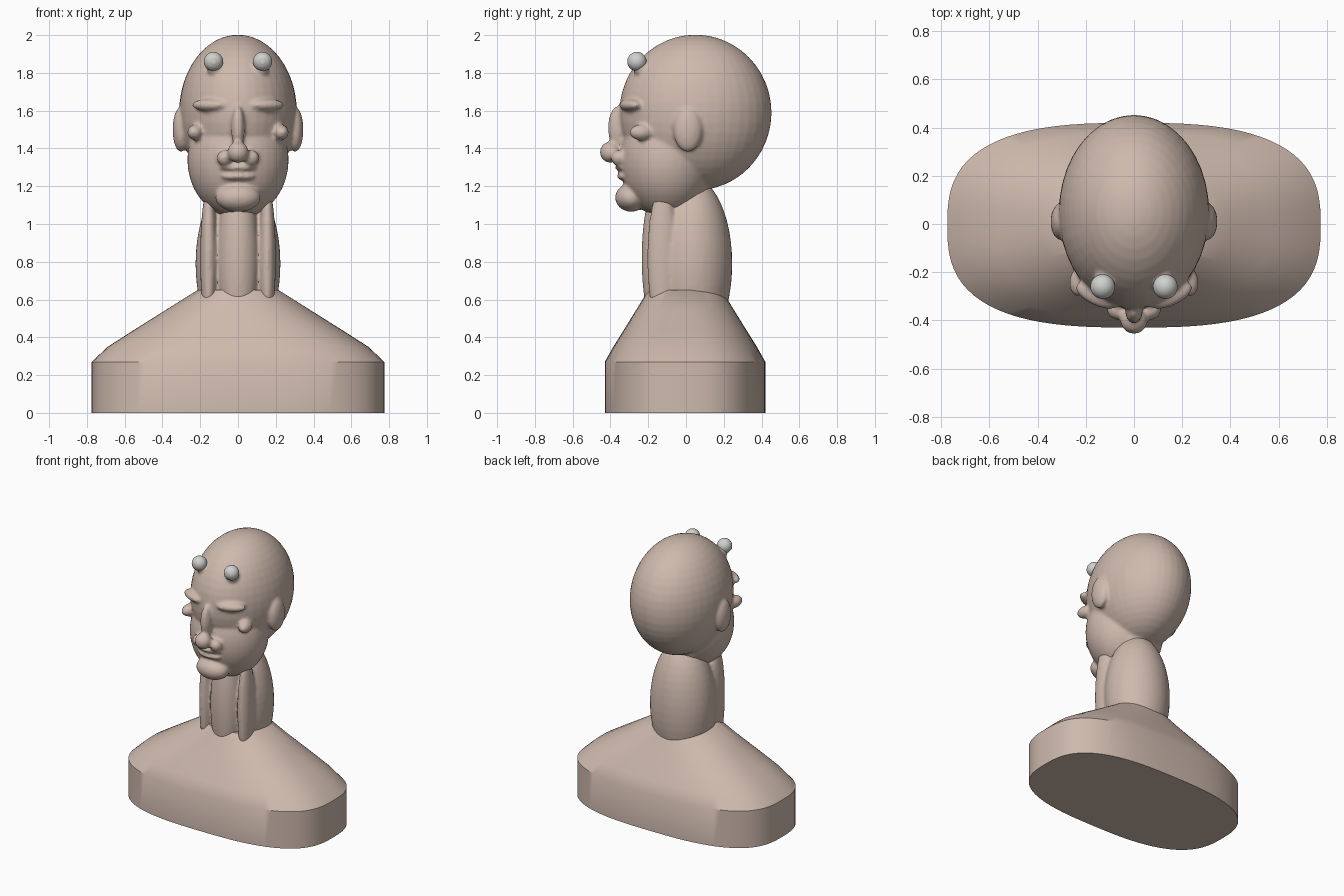
import bpy, bmesh, math
from mathutils import Matrix, Vector, Euler

cube = bpy.data.objects.get("Cube")
if cube:
    bpy.data.objects.remove(cube, do_unlink=True)


def material(name, rgb):
    m = bpy.data.materials.new(name)
    m.use_nodes = True
    m.diffuse_color = (*rgb, 1)
    m.node_tree.nodes["Principled BSDF"].inputs["Base Color"].default_value = (*rgb, 1)
    return m


skin = material("clay skin", (0.62, 0.49, 0.42))
grey = material("pale grey", (0.62, 0.64, 0.62))


def finish(bm, name, mats):
    mesh = bpy.data.meshes.new(name)
    bmesh.ops.recalc_face_normals(bm, faces=bm.faces)
    bm.to_mesh(mesh)
    bm.free()
    for m in mats:
        mesh.materials.append(m)
    obj = bpy.data.objects.new(name, mesh)
    bpy.context.collection.objects.link(obj)
    bpy.ops.object.select_all(action='DESELECT')
    obj.select_set(True)
    bpy.context.view_layer.objects.active = obj
    bpy.ops.object.shade_smooth_by_angle(angle=math.radians(35))
    return obj


def blob(bm, centre, radii, turn=0.0, mirror=False):
    """Add an ellipsoid turned about z, optionally with its mirror twin."""
    for side in ((1, -1) if mirror else (1,)):
        place = Vector((centre[0] * side, centre[1], centre[2]))
        mat = Matrix.LocRotScale(place, Euler((0, 0, turn * side)), Vector(radii))
        bmesh.ops.create_uvsphere(bm, u_segments=40, v_segments=24, radius=1, matrix=mat)


def fuse(obj, voxel, rounds):
    """Melt overlapping blobs into one sculpted surface."""
    r = obj.modifiers.new("Fuse", 'REMESH')
    r.mode = 'VOXEL'
    r.voxel_size = voxel
    r.use_smooth_shade = True
    s = obj.modifiers.new("Soften", 'SMOOTH')
    s.factor = 0.5
    s.iterations = rounds


# Bust base: plinth wall and shoulders lofted through superellipse rings
rings = [(0, 0.775, 0.425, 2.8), (0.27, 0.775, 0.425, 2.8), (0.35, 0.69, 0.38, 2.7),
         (0.43, 0.565, 0.33, 2.6), (0.54, 0.39, 0.262, 2.3), (0.65, 0.215, 0.195, 2)]
count = 80
bm = bmesh.new()
loops = []
for z, hx, hy, power in rings:
    loop = []
    for i in range(count):
        a = math.tau * i / count
        c, s = math.cos(a), math.sin(a)
        x = math.copysign(abs(c) ** (2 / power), c) * hx
        y = math.copysign(abs(s) ** (2 / power), s) * hy
        loop.append(bm.verts.new((x, y - 0.005, z)))
    loops.append(loop)
for low, high in zip(loops, loops[1:]):
    for i in range(count):
        j = (i + 1) % count
        bm.faces.new((low[i], low[j], high[j], high[i]))
bm.faces.new(loops[0][::-1])
bm.faces.new(loops[-1])
finish(bm, "bust_base", [skin])

# Neck: main column, throat and the two front muscles
bm = bmesh.new()
blob(bm, (0, 0.03, 0.79), (0.225, 0.215, 0.46))
blob(bm, (0, -0.13, 0.82), (0.11, 0.105, 0.42))
blob(bm, (0.155, -0.125, 0.82), (0.045, 0.08, 0.38), mirror=True)
fuse(finish(bm, "neck", [skin]), 0.012, 3)

# Head: skull, jaw and chin
bm = bmesh.new()
blob(bm, (0, 0.05, 1.59), (0.312, 0.403, 0.412))
blob(bm, (0, -0.10, 1.34), (0.268, 0.25, 0.31))
blob(bm, (0, -0.29, 1.14), (0.12, 0.085, 0.075))
blob(bm, (0, 0.0, 1.22), (0.17, 0.13, 0.14))
# Nose bridge, tip and nostrils
blob(bm, (0, -0.36, 1.51), (0.036, 0.053, 0.115))
blob(bm, (0, -0.40, 1.38), (0.056, 0.056, 0.056))
blob(bm, (0.07, -0.355, 1.35), (0.042, 0.042, 0.042), mirror=True)
# Lips
blob(bm, (0, -0.335, 1.3), (0.095, 0.04, 0.022))
blob(bm, (0, -0.325, 1.252), (0.09, 0.04, 0.022))
# Brows, cheek folds, forehead bumps and ears
blob(bm, (0.15, -0.295, 1.63), (0.1, 0.045, 0.032), 0.42, mirror=True)
blob(bm, (0.225, -0.235, 1.485), (0.042, 0.065, 0.042), 0.2, mirror=True)
blob(bm, (0.12, -0.235, 1.825), (0.045, 0.045, 0.045), mirror=True)
blob(bm, (0.303, 0.01, 1.5), (0.043, 0.077, 0.118), mirror=True)
fuse(finish(bm, "head", [skin]), 0.011, 3)

# Forehead eyes: balls with a thin iris ring around the forward pole
for side, name in ((1, "left_eye"), (-1, "right_eye")):
    bm = bmesh.new()
    centre = Vector((0.13 * side, -0.26, 1.86))
    mat = Matrix.Translation(centre) @ Matrix.Rotation(math.pi / 2, 4, 'X')
    bmesh.ops.create_uvsphere(bm, u_segments=32, v_segments=24, radius=0.051, matrix=mat)
    for f in bm.faces:
        d = f.calc_center_median() - centre
        if d.y < 0 and 0.015 < math.hypot(d.x, d.z) < 0.022:
            f.material_index = 1
    finish(bm, name, [grey, skin])
